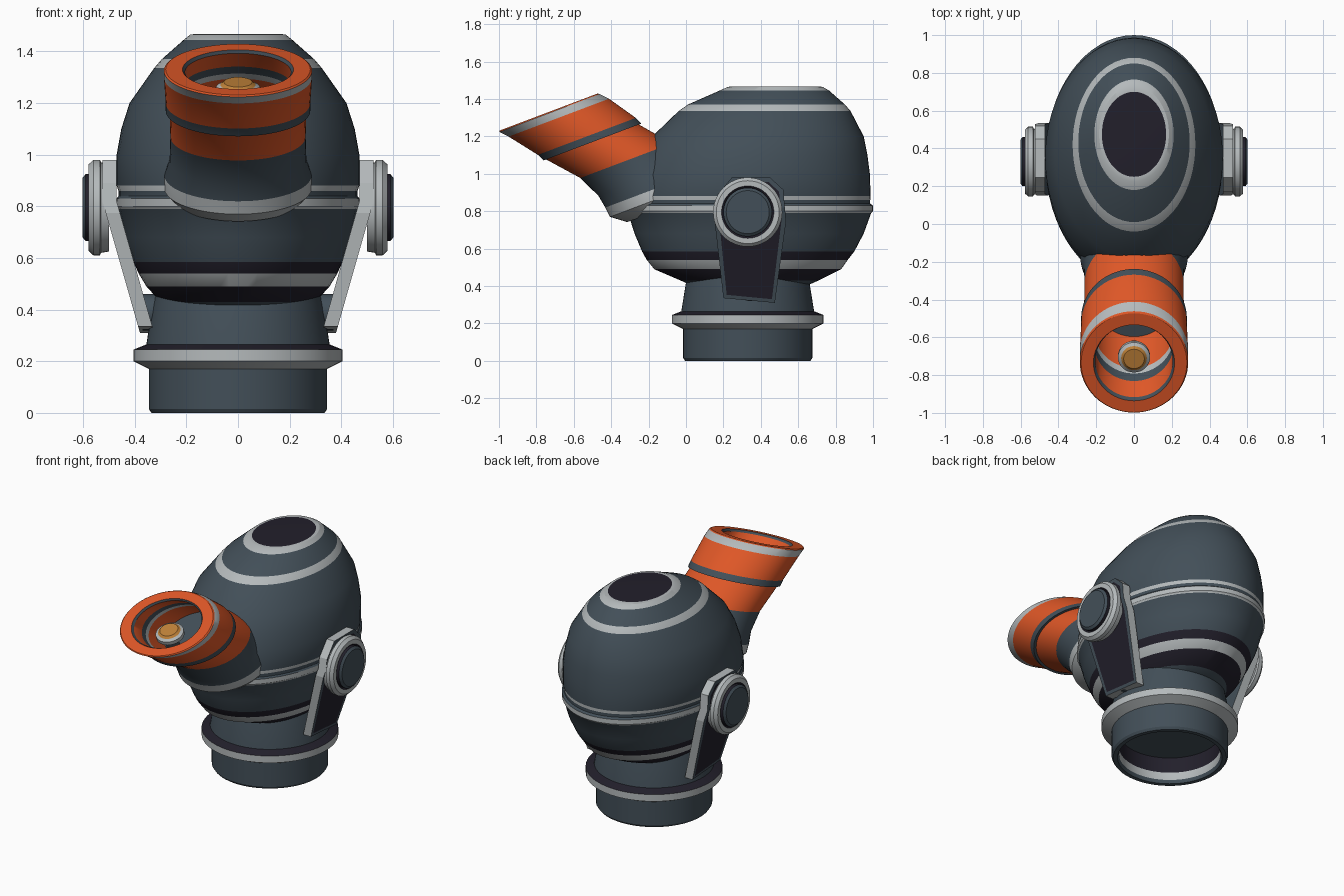
import bpy, bmesh, math
from mathutils import Vector

if "Cube" in bpy.data.objects:
    bpy.data.objects.remove(bpy.data.objects["Cube"])

COLOURS = {
    "slate": (0.055, 0.078, 0.098),
    "silver": (0.46, 0.49, 0.50),
    "orange": (0.73, 0.095, 0.02),
    "dark": (0.016, 0.014, 0.024),
    "gold": (0.52, 0.22, 0.04),
}
NAMES = list(COLOURS)
MATS = []
for label, rgb in COLOURS.items():
    m = bpy.data.materials.new(label)
    m.use_nodes = True
    m.diffuse_color = (*rgb, 1)
    bsdf = m.node_tree.nodes["Principled BSDF"]
    bsdf.inputs["Base Color"].default_value = (*rgb, 1)
    bsdf.inputs["Roughness"].default_value = 0.6
    MATS.append(m)

X, Y, Z = Vector((1, 0, 0)), Vector((0, 1, 0)), Vector((0, 0, 1))


def finish(name, bm, smooth=True):
    bmesh.ops.recalc_face_normals(bm, faces=bm.faces)
    mesh = bpy.data.meshes.new(name)
    bm.to_mesh(mesh)
    bm.free()
    for m in MATS:
        mesh.materials.append(m)
    ob = bpy.data.objects.new(name, mesh)
    bpy.context.scene.collection.objects.link(ob)
    if smooth:
        bpy.ops.object.select_all(action="DESELECT")
        ob.select_set(True)
        bpy.context.view_layer.objects.active = ob
        bpy.ops.object.shade_smooth_by_angle(angle=math.radians(28))
    return ob


def loft(name, rings, bands, start=None, end=None, segs=64):
    """Skin elliptical rings (centre, half axis, half axis), one colour per band."""
    bm = bmesh.new()
    loops = []
    for c, a, b in rings:
        angles = [math.tau * i / segs for i in range(segs)]
        loops.append([bm.verts.new(c + a * math.cos(t) + b * math.sin(t)) for t in angles])
    for low, high, colour in zip(loops, loops[1:], bands):
        for i in range(segs):
            j = (i + 1) % segs
            bm.faces.new((low[i], low[j], high[j], high[i])).material_index = NAMES.index(colour)
    for loop, colour in ((loops[0], start), (loops[-1], end)):
        if colour:
            bm.faces.new(loop).material_index = NAMES.index(colour)
    return finish(name, bm)


def split(rows):
    """Rows end with the colour of the band that follows them."""
    return [r[:-1] for r in rows], [r[-1] for r in rows[:-1]]


# Hollow base, collar ring and neck
rows, bands = split([
    (0.17, 0.30, "dark"), (0.07, 0.30, "silver"), (0.02, 0.30, "slate"),
    (0, 0.31, "slate"), (0, 0.335, "slate"), (0.015, 0.345, "slate"),
    (0.17, 0.345, "silver"), (0.2, 0.405, "silver"), (0.245, 0.405, "dark"),
    (0.265, 0.355, "slate"), (0.42, 0.33, "slate"), (0.52, 0.3, "slate")])
loft("base_and_neck", [(Vector((0, 0.33, z)), X * r, Y * r) for z, r in rows],
     bands, start="slate")

# Egg-shaped head: height, half width, front y, back y, colour above
rows, bands = split([
    (0.39, 0.26, 0.06, 0.62, "slate"), (0.43, 0.30, -0.03, 0.71, "dark"),
    (0.49, 0.355, -0.17, 0.83, "silver"), (0.54, 0.385, -0.21, 0.865, "dark"),
    (0.585, 0.405, -0.235, 0.9, "slate"), (0.68, 0.44, -0.275, 0.95, "slate"),
    (0.79, 0.463, -0.31, 0.99, "silver"), (0.8, 0.47, -0.32, 1, "silver"),
    (0.83, 0.47, -0.32, 1, "slate"), (0.84, 0.463, -0.31, 0.985, "slate"),
    (0.86, 0.463, -0.31, 0.985, "silver"), (0.88, 0.47, -0.31, 0.987, "slate"),
    (1, 0.47, -0.28, 0.983, "slate"), (1.1, 0.452, -0.24, 0.97, "slate"),
    (1.2, 0.42, -0.18, 0.95, "slate"), (1.335, 0.325, -0.04, 0.88, "silver"),
    (1.37, 0.295, 0.01, 0.85, "slate"), (1.445, 0.21, 0.18, 0.765, "silver"),
    (1.465, 0.185, 0.225, 0.73, "silver"), (1.467, 0.17, 0.25, 0.7, "dark")])
loft("head", [(Vector((0, (f + b) / 2, z)), X * w, Y * (b - f) / 2) for z, w, f, b in rows],
     bands, start="slate", end="dark")

# Slanted snout: every section is a circle in the same tilted plane
TILT = Vector((0, 0.935, 0.353))


def tilted(y, z, r):
    return Vector((0, y, z)), X * r, TILT * r


rows, bands = split([
    (-0.08, 0.83, 0.25, "silver"), (-0.14, 0.87, 0.285, "silver"),
    (-0.165, 0.92, 0.285, "slate"), (-0.22, 0.975, 0.265, "slate"),
    (-0.32, 1.07, 0.262, "orange"), (-0.5, 1.17, 0.265, "slate"),
    (-0.5, 1.17, 0.28, "slate"), (-0.53, 1.2, 0.28, "orange"),
    (-0.68, 1.3, 0.287, "silver"), (-0.73, 1.325, 0.287, "orange"),
    (-0.735, 1.33, 0.28, "orange"), (-0.735, 1.33, 0.215, "slate"),
    (-0.725, 1.32, 0.205, "orange"), (-0.635, 1.267, 0.21, "slate"),
    (-0.595, 1.24, 0.21, "silver"), (-0.565, 1.22, 0.21, "orange"),
    (-0.4, 1.12, 0.21, "slate")])
loft("snout", [tilted(*r) for r in rows], bands, end="slate")

# Lens on a short stem inside the snout
normal = Vector((0, -0.353, 0.935))
lens_rings, bands = split([
    (-0.16, 0.04, "slate"), (-0.035, 0.04, "silver"), (-0.035, 0.085, "silver"),
    (-0.01, 0.085, "silver"), (0, 0.068, "gold"), (0.012, 0.055, "gold")])
hub = Vector((0, -0.71, 1.27))
loft("lens", [(hub + normal * d, X * r, TILT * r) for d, r in lens_rings],
     bands, end="gold", segs=32)

# Side arms, pivot discs and lower bolts
ARM = [(0.2, 0.335), (0.475, 0.31), (0.535, 0.745), (0.52, 0.915),
       (0.45, 0.98), (0.245, 0.98), (0.17, 0.89), (0.15, 0.775)]
DISC, DISC_BANDS = split([
    (0.5, 0.17, "silver"), (0.53, 0.175, "silver"), (0.535, 0.185, "silver"),
    (0.56, 0.185, "silver"), (0.578, 0.168, "silver"), (0.578, 0.14, "dark"),
    (0.57, 0.13, "dark"), (0.59, 0.13, "slate"), (0.602, 0.115, "slate")])


def build_arm(name, side):
    bm = bmesh.new()
    outer = bm.faces.new([bm.verts.new((0, y, z)) for y, z in ARM])
    grown = bmesh.ops.extrude_face_region(bm, geom=[outer])["geom"]
    for v in grown:
        if isinstance(v, bmesh.types.BMVert):
            v.co.x = -0.055
    if outer not in bm.faces[:]:
        outer = bm.faces.new([v for v in bm.verts if v.co.x == 0])
    bmesh.ops.recalc_face_normals(bm, faces=bm.faces)
    for f in bm.faces:
        f.material_index = NAMES.index("slate" if abs(f.normal.x) > 0.5 else "silver")
    bmesh.ops.inset_region(bm, faces=[outer], thickness=0.025)
    outer.material_index = NAMES.index("dark")
    # Bend the arm: upright beside the pivot, leaning in below it
    bmesh.ops.bisect_plane(bm, geom=bm.verts[:] + bm.edges[:] + bm.faces[:],
                           plane_co=Z * 0.82, plane_no=Z)
    for v in bm.verts:
        v.co.x = side * (v.co.x + 0.525 + 0.285 * min(0, v.co.z - 0.82))
    finish(name, bm, smooth=False)


for label, side in (("left", 1), ("right", -1)):
    build_arm(label + "_arm", side)
    pivot = Vector((0, 0.33, 0.795))
    loft(label + "_pivot_disc", [(pivot + X * side * x, Y * r, Z * r) for x, r in DISC],
         DISC_BANDS, start="silver", end="slate", segs=48)
    bolt = Vector((0, 0.34, 0.39))
    loft(label + "_bolt", [(bolt + X * side * x, Y * r, Z * r)
                           for x, r in ((0.3, 0.04), (0.32, 0.07), (0.37, 0.07))],
         ["slate"] * 2, start="slate", end="slate", segs=32)
